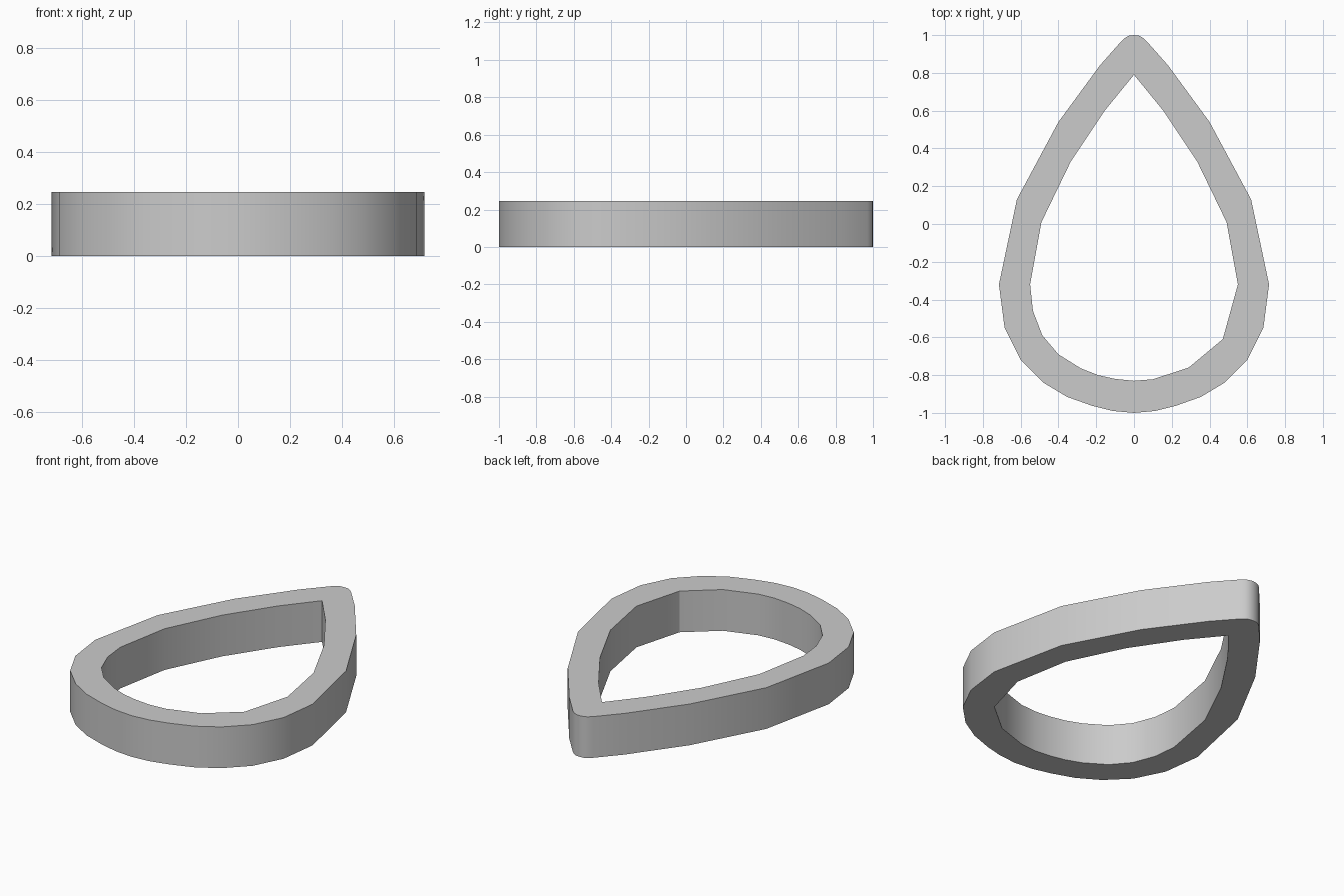
import bpy, bmesh, math

if "Cube" in bpy.data.objects:
    bpy.data.objects.remove(bpy.data.objects["Cube"])

HEIGHT = 0.245

# Right half of the outer outline, tip to bottom
outer_half = [(0, 1), (0.025, 0.997), (0.045, 0.987), (0.065, 0.97), (0.18, 0.84),
              (0.40, 0.54), (0.62, 0.13), (0.715, -0.32), (0.685, -0.55),
              (0.60, -0.72), (0.48, -0.84), (0.355, -0.915), (0.22, -0.963),
              (0.11, -0.99), (0, -1)]
# The hole has a coarser right side than left side
inner_right = [(0, 0.79), (0.155, 0.60), (0.335, 0.33), (0.49, 0.01), (0.55, -0.32),
               (0.47, -0.61), (0.29, -0.76), (0.10, -0.822), (0, -0.83)]
inner_left = [(-0.10, -0.82), (-0.19, -0.80), (-0.28, -0.765), (-0.40, -0.69),
              (-0.485, -0.59), (-0.535, -0.46), (-0.55, -0.32), (-0.49, 0.01),
              (-0.335, 0.33), (-0.155, 0.60)]

outer = outer_half + [(-x, y) for x, y in reversed(outer_half[1:-1])]
inner = inner_right + inner_left


def add_loop(bm, points):
    verts = [bm.verts.new((x, y, 0)) for x, y in points]
    return [bm.edges.new((v, verts[(i + 1) % len(verts)])) for i, v in enumerate(verts)]


# Teardrop ring: fill between the two outlines, then extrude upwards
bm = bmesh.new()
edges = add_loop(bm, outer) + add_loop(bm, inner)
bmesh.ops.triangle_fill(bm, edges=edges, use_beauty=True, normal=(0, 0, 1))
result = bmesh.ops.extrude_face_region(bm, geom=bm.faces[:], use_keep_orig=True)
top = [g for g in result["geom"] if isinstance(g, bmesh.types.BMVert)]
bmesh.ops.translate(bm, verts=top, vec=(0, 0, HEIGHT))
bmesh.ops.recalc_face_normals(bm, faces=bm.faces[:])

mesh = bpy.data.meshes.new("teardrop_ring")
bm.to_mesh(mesh)
bm.free()
ring = bpy.data.objects.new("teardrop_ring", mesh)
bpy.context.collection.objects.link(ring)

# Smooth walls, sharp rims and corners
bpy.context.view_layer.objects.active = ring
ring.select_set(True)
bpy.ops.object.shade_smooth_by_angle(angle=math.radians(30))
